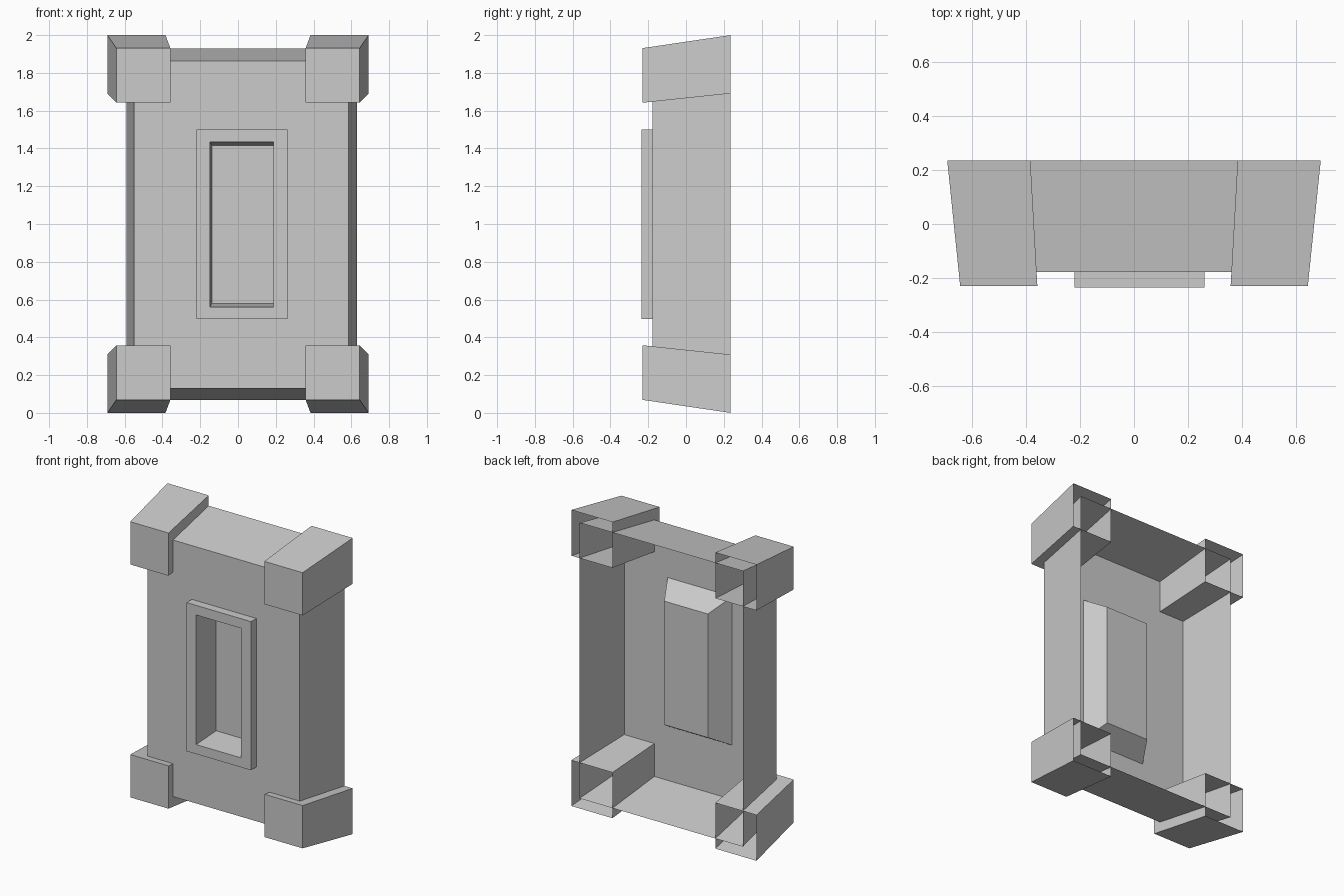
import bpy
import bmesh

cube = bpy.data.objects.get("Cube")
if cube:
    bpy.data.objects.remove(cube, do_unlink=True)

# Single stone grey material
GREY = (0.6, 0.6, 0.6, 1.0)
stone = bpy.data.materials.new("stone_grey")
stone.use_nodes = True
stone.diffuse_color = GREY
stone.node_tree.nodes["Principled BSDF"].inputs["Base Color"].default_value = GREY


def loft(name, rings, cap):
    """Join rectangles (x0, x1, z0, z1, y) in order; optionally close the last."""
    bm = bmesh.new()
    loops = []
    for x0, x1, z0, z1, y in rings:
        corners = ((x0, z0), (x1, z0), (x1, z1), (x0, z1))
        loops.append([bm.verts.new((x, y, z)) for x, z in corners])
    for a, b in zip(loops, loops[1:]):
        for i in range(4):
            j = (i + 1) % 4
            bm.faces.new((a[i], a[j], b[j], b[i]))
    if cap:
        bm.faces.new(loops[-1])
    mesh = bpy.data.meshes.new(name)
    bm.to_mesh(mesh)
    bm.free()
    mesh.materials.append(stone)
    obj = bpy.data.objects.new(name, mesh)
    bpy.context.collection.objects.link(obj)
    return obj


BACK, WALL, FRONT = 0.236, -0.178, -0.235
FRAME_OUTER = (-0.22, 0.262, 0.496, 1.5)
FRAME_INNER = (-0.148, 0.187, 0.56, 1.435)
NICHE_FLOOR = (-0.138, 0.188, 0.58, 1.415, -0.036)

# Open-backed tapered body with a sloped niche sunk into its front
loft("body", [
    (-0.59, 0.63, 0.068, 1.93, BACK),
    (-0.55, 0.586, 0.13, 1.863, WALL),
    (*FRAME_OUTER, WALL),
    NICHE_FLOOR,
], cap=True)

# Raised frame whose inner walls run back to the niche floor
loft("niche_frame", [
    (*FRAME_OUTER, WALL),
    (*FRAME_OUTER, FRONT),
    (*FRAME_INNER, FRONT),
    NICHE_FLOOR,
], cap=False)


# Four tapered corner blocks, open at the back
def span(sign, centre, inner, outer):
    return sorted((centre + sign * inner, centre + sign * outer))


for side, sx in (("left", 1), ("right", -1)):
    for level, sz in (("top", 1), ("bottom", -1)):
        loft(f"{level}_{side}_corner", [
            (*span(sx, 0, 0.384, 0.692), *span(sz, 1, 0.691, 1.0), BACK),
            (*span(sx, 0, 0.358, 0.644), *span(sz, 1, 0.642, 0.931), -0.23),
        ], cap=True)
